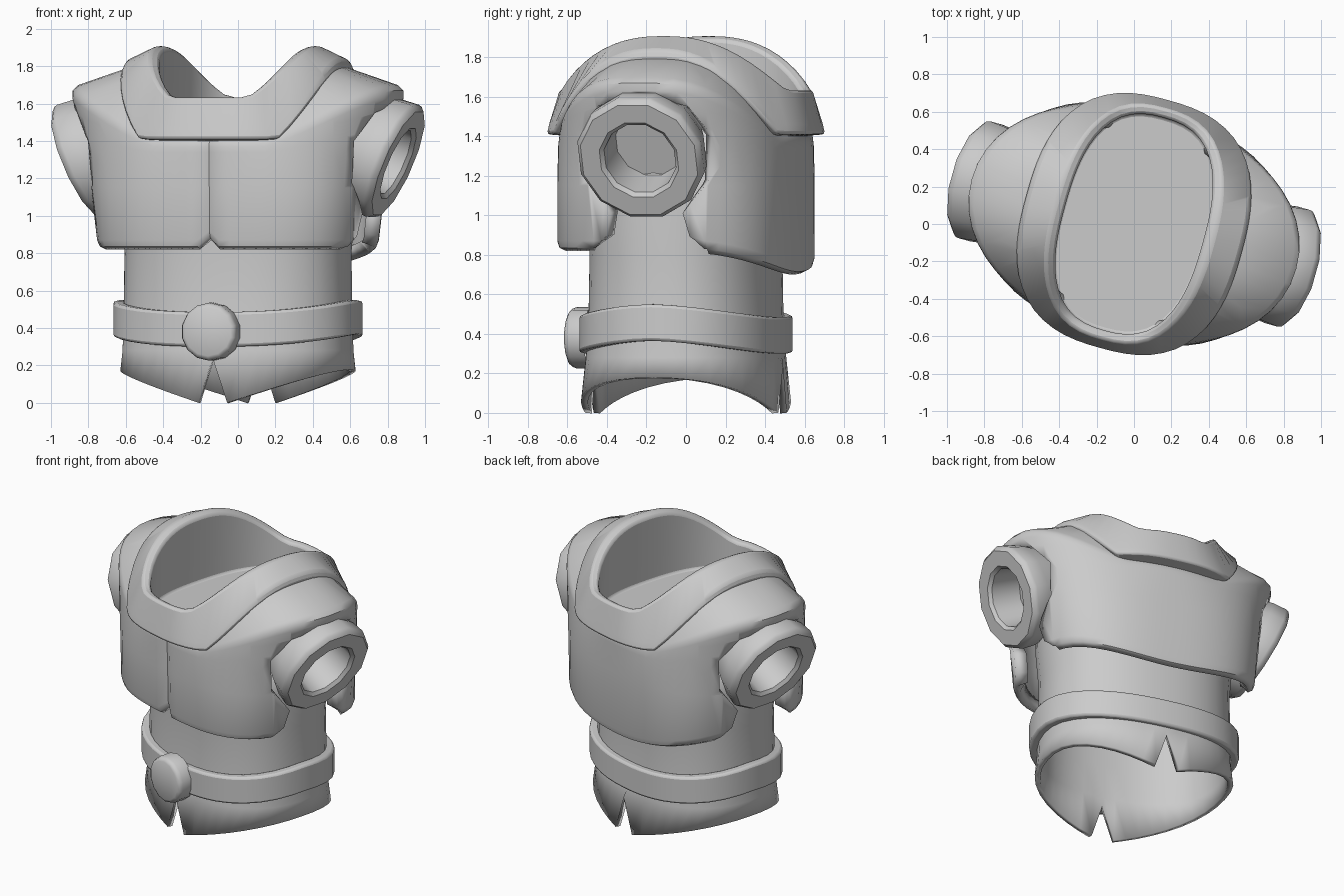
import bpy, bmesh, math
from mathutils import Matrix, Vector

cube = bpy.data.objects.get("Cube")
if cube:
    bpy.data.objects.remove(cube, do_unlink=True)

TURN = math.radians(-15.5)   # the whole torso is twisted to its right

grey = bpy.data.materials.new("plain grey")
grey.use_nodes = True
grey.diffuse_color = (0.6, 0.6, 0.6, 1)
grey.node_tree.nodes["Principled BSDF"].inputs["Base Color"].default_value = (0.6, 0.6, 0.6, 1)


def ring(a, b, n, height, count):
    """Rounded oval with half-widths a, b; height(x, y, i) gives z."""
    pts = []
    for i in range(count):
        t = 2 * math.pi * i / count
        c, s = math.cos(t), math.sin(t)
        r = ((abs(c) / a) ** n + (abs(s) / b) ** n) ** (-1 / n)
        pts.append(Vector((r * c, r * s, height(r * c, r * s, i))))
    return pts


def saddle(b, front, side, edge, power):
    """Height that is high at the sides and low at front and back."""
    return lambda x, y, i: side - (side - front) * min(1, (abs(y) / b / edge) ** power)


def make(name, rows, closed=False, cap=False):
    """Skin a stack of rings; a one-point row becomes a fan."""
    bm = bmesh.new()
    vs = [[bm.verts.new(p) for p in row] for row in rows]
    pairs = list(zip(vs, vs[1:])) + ([(vs[-1], vs[0])] if closed else [])
    for lo, hi in pairs:
        n = len(lo)
        for j in range(n):
            k = (j + 1) % n
            if len(hi) == 1:
                bm.faces.new((lo[j], lo[k], hi[0]))
            else:
                bm.faces.new((lo[j], lo[k], hi[k], hi[j]))
    if cap:
        bm.faces.new(vs[-1])
    mesh = bpy.data.meshes.new(name)
    bm.to_mesh(mesh)
    bm.free()
    mesh.materials.append(grey)
    ob = bpy.data.objects.new(name, mesh)
    bpy.context.collection.objects.link(ob)
    return ob


def lathe(name, profile, sides, place):
    """Turn (radius, height) points around z, then place the result."""
    rows = []
    for r, h in profile:
        angles = [2 * math.pi * (i + 0.5) / sides for i in range(sides if r else 1)]
        rows.append([place @ Vector((r * math.cos(t), r * math.sin(t), h)) for t in angles])
    return make(name, rows)


def thicken(ob, amount):
    mod = ob.modifiers.new("thickness", 'SOLIDIFY')
    mod.thickness, mod.offset = amount, -1


def soften(ob, width):
    mod = ob.modifiers.new("soft edges", 'BEVEL')
    mod.width, mod.segments = width, 2
    mod.limit_method, mod.angle_limit = 'ANGLE', math.radians(40)


parts = []

# Undershirt with a pointed hem, split at front and back
SIDES = 40
def hem(x, y, i):
    if i % (SIDES // 2) == SIDES // 4:
        return 0.24
    return max(0, 0.20 * (abs(x) / 0.62) - 0.025)

shirt_rows = [ring(0.63, 0.51, 2.3, hem, SIDES)]
for a, b, z in ((0.62, 0.485, 0.28), (0.615, 0.47, 0.5), (0.61, 0.465, 0.8),
                (0.63, 0.48, 1.05), (0.62, 0.49, 1.3)):
    shirt_rows.append(ring(a, b, 2.3, lambda x, y, i, z=z: z, SIDES))
shirt = make("undershirt", shirt_rows)
thicken(shirt, 0.035)
parts.append(shirt)

# Belt, dipping at front and back
belt = make("belt", [ring(a, b, 2.3, saddle(b, f, s, 1, 1.6), SIDES) for a, b, f, s in (
    (0.67, 0.515, 0.30, 0.365), (0.67, 0.515, 0.485, 0.55),
    (0.605, 0.46, 0.485, 0.55), (0.605, 0.46, 0.30, 0.365))], closed=True)
soften(belt, 0.015)
parts.append(belt)

# Round buckle
facing = Matrix.Translation((0, -0.605, 0.38)) @ Matrix.Rotation(math.pi / 2, 4, 'X')
parts.append(lathe("buckle", [(0.155, -0.11), (0.155, -0.03), (0.147, -0.01),
                              (0.13, 0), (0, 0)], 14, facing))

# Chest shell: lower edge, flared sides and sloped shoulders
COLS = 64
FRONT = COLS * 3 // 4
def lower_edge(lift):
    def height(x, y, i):
        z = 0.82 if y < 0 else 0.70 + 0.12 * min(1, abs(x) / 0.7) ** 2
        return z + lift + (0.05 if i == FRONT else 0)
    return height

shell_rows = [ring(0.69, 0.56, 3, lower_edge(0), COLS),
              ring(0.715, 0.59, 3, lower_edge(0.015), COLS),
              ring(0.73, 0.60, 3, lower_edge(0.05), COLS)]
for a, b, n, f, s in ((0.775, 0.605, 2.7, 1.15, 1.15), (0.85, 0.61, 2.3, 1.34, 1.46),
                      (0.90, 0.61, 2.1, 1.37, 1.63), (0.90, 0.605, 2.1, 1.39, 1.67),
                      (0.87, 0.60, 2.1, 1.40, 1.70), (0.60, 0.595, 2.2, 1.42, 1.79),
                      (0.54, 0.59, 2.3, 1.43, 1.80)):
    shell_rows.append(ring(a, b, n, saddle(b, f, s, 0.95, 3), COLS))
for row in shell_rows[:-2]:
    row[FRONT].y += 0.03          # groove down the breastbone
shell = make("chest_shell", shell_rows)

# Arched armholes: score the shell along the arch, then drop the faces inside
arch = [(0.30, 0.5), (0.30, 0.83), (0.21, 0.90), (0.18, 1.0), (0.32, 1.18),
        (0.34, 1.4), (0.24, 1.55), (0, 1.62)]

def in_arch(p):
    for (y0, z0), (y1, z1) in zip(arch, arch[1:]):
        if z0 <= p.z < z1:
            return abs(p.y) < y0 + (y1 - y0) * (p.z - z0) / (z1 - z0)
    return False

bm = bmesh.new()
bm.from_mesh(shell.data)
for side in (1, -1):
    for (y0, z0), (y1, z1) in zip(arch, arch[1:]):
        faces = [f for f in bm.faces
                 if min(v.co.z for v in f.verts) < z1 and max(v.co.z for v in f.verts) > z0
                 and abs(f.calc_center_median().y) < 0.45]
        edges = {e for f in faces for e in f.edges}
        verts = {v for f in faces for v in f.verts}
        bmesh.ops.bisect_plane(bm, geom=list(verts) + list(edges) + faces, dist=0.002,
                               plane_co=(0, side * y0, z0),
                               plane_no=(0, side * (z1 - z0), y0 - y1))
bmesh.ops.delete(bm, geom=[f for f in bm.faces if in_arch(f.calc_center_median())
                           and abs(f.calc_center_median().x) > 0.3], context='FACES')
bm.to_mesh(shell.data)
bm.free()
thicken(shell, 0.08)
parts.append(shell)

# Saddle-shaped collar with a closed neck well
collar_rows = [ring(a, b, 2.6, saddle(b, f, s, e, p), COLS) for a, b, f, s, e, p in (
    (0.52, 0.57, 1.40, 1.74, 0.86, 2.4), (0.60, 0.69, 1.41, 1.79, 0.86, 2.4),
    (0.585, 0.68, 1.46, 1.84, 0.86, 2.4), (0.43, 0.64, 1.635, 1.91, 0.93, 2.4),
    (0.38, 0.59, 1.625, 1.89, 0.93, 2.4), (0.39, 0.59, 1.44, 1.44, 1, 2))]
collar = make("collar", collar_rows, cap=True)
soften(collar, 0.015)
parts.append(collar)

# Arm sockets, tilted downward
for side, name in ((1, "left_arm_socket"), (-1, "right_arm_socket")):
    aim = Vector((side * 0.92, 0, -0.39)).to_track_quat('Z', 'Y').to_matrix().to_4x4()
    place = Matrix.Translation((side * 0.89, 0, 1.28)) @ aim
    parts.append(lathe(name, [(0.24, -0.36), (0.325, -0.13), (0.335, -0.04), (0.33, -0.02),
                              (0.31, 0), (0.21, 0), (0.19, -0.02), (0.18, -0.22),
                              (0, -0.22)], 12, place))

# Shading and the overall twist
for ob in parts:
    bpy.ops.object.select_all(action='DESELECT')
    ob.select_set(True)
    bpy.context.view_layer.objects.active = ob
    bpy.ops.object.shade_smooth_by_angle(angle=math.radians(40))
    ob.rotation_euler.z = TURN
